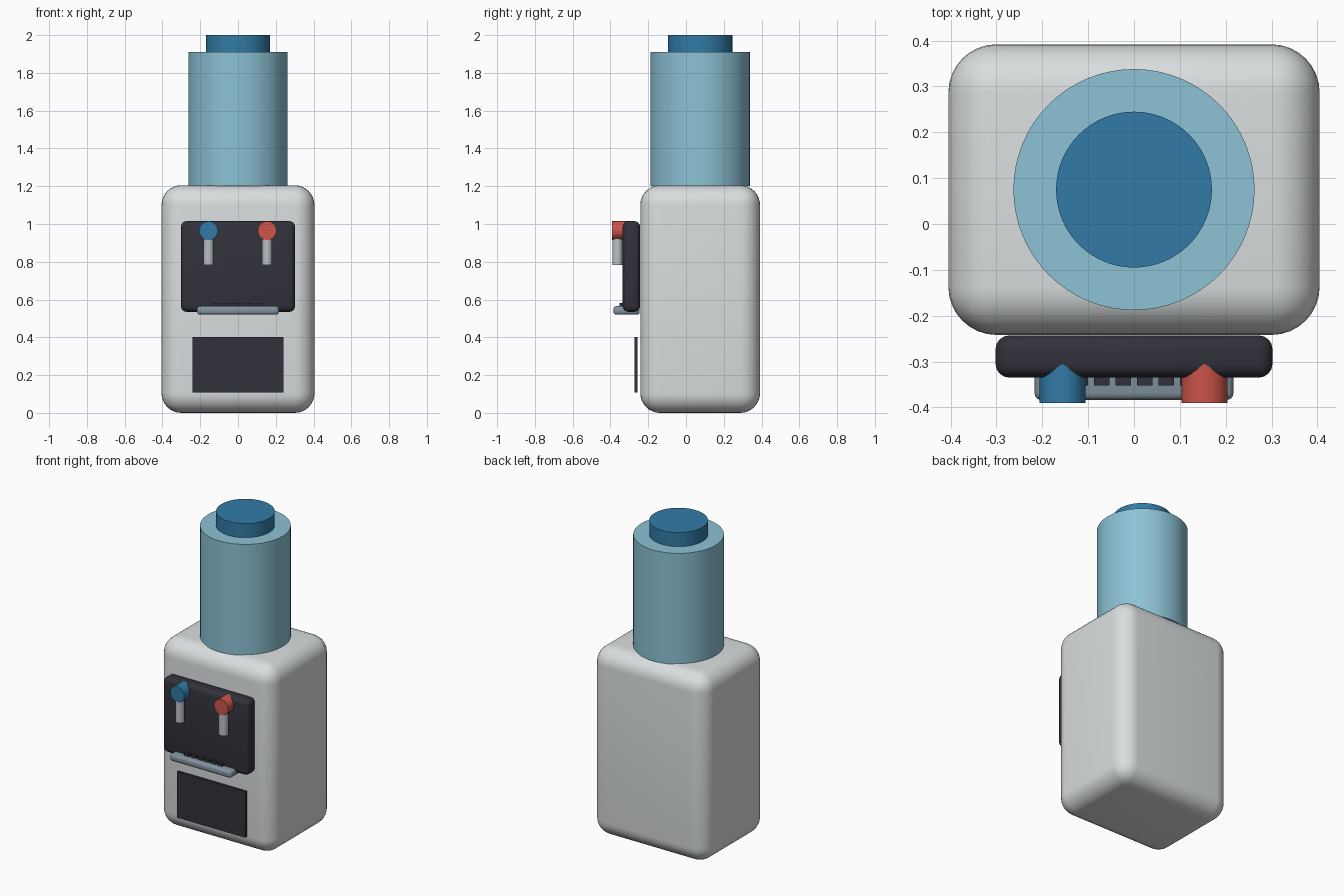
import bpy
import math

default = bpy.data.objects.get("Cube")
if default:
    bpy.data.objects.remove(default, do_unlink=True)


def material(name, rgb):
    m = bpy.data.materials.new(name)
    m.use_nodes = True
    m.diffuse_color = (*rgb, 1)
    m.node_tree.nodes["Principled BSDF"].inputs["Base Color"].default_value = (*rgb, 1)
    return m


shell = material("light grey shell", (0.70, 0.73, 0.73))
dark = material("charcoal", (0.031, 0.031, 0.044))
water = material("pale blue bottle", (0.262, 0.54, 0.665))
blue = material("deep blue", (0.032, 0.198, 0.386))
red = material("hot red", (0.604, 0.089, 0.067))
steel = material("slate grey", (0.223, 0.292, 0.347))
metal = material("silver grey", (0.485, 0.527, 0.552))


def finish(name, mat):
    ob = bpy.context.object
    ob.name = ob.data.name = name
    ob.data.materials.append(mat)
    bpy.ops.object.shade_smooth_by_angle(angle=math.radians(35))
    return ob


def box(name, mat, x, y, z, bevel=0, segments=4):
    """Box from (min, max) ranges with optional rounded edges."""
    ranges = (x, y, z)
    bpy.ops.mesh.primitive_cube_add(size=1, location=[(a + b) / 2 for a, b in ranges])
    ob = bpy.context.object
    ob.scale = [b - a for a, b in ranges]
    bpy.ops.object.transform_apply(location=False, rotation=False, scale=True)
    if bevel:
        mod = ob.modifiers.new("Rounded edges", "BEVEL")
        mod.width = bevel
        mod.segments = segments
        bpy.ops.object.modifier_apply(modifier=mod.name)
    return finish(name, mat)


def cylinder(name, mat, radius, depth, location, sides=48, tilt=0):
    bpy.ops.mesh.primitive_cylinder_add(vertices=sides, radius=radius, depth=depth,
                                        location=location, rotation=(tilt, 0, 0))
    return finish(name, mat)


# Cabinet
box("cabinet", shell, (-0.405, 0.405), (-0.242, 0.392), (0, 1.205), 0.105, 8)

# Water bottle and its cap
cylinder("water_bottle", water, 0.263, 0.71, (0, 0.075, 1.555), 64)
cylinder("bottle_cap", blue, 0.17, 0.1, (0, 0.075, 1.95), 64)

# Dispensing panel and lower door
box("tap_panel", dark, (-0.302, 0.302), (-0.335, -0.243), (0.535, 1.015), 0.03)
box("lower_door", dark, (-0.242, 0.242), (-0.272, -0.256), (0.108, 0.402))

# Cold and hot taps
for name, mat, x in (("cold", blue, -0.156), ("hot", red, 0.154)):
    cylinder(name + "_tap_knob", mat, 0.05, 0.09, (x, -0.346, 0.965), 24, math.pi / 2)
    cylinder(name + "_tap_spout", metal, 0.027, 0.16, (x, -0.363, 0.862), 24)

# Drip tray with grille slats
box("drip_tray", steel, (-0.217, 0.217), (-0.384, -0.245), (0.52, 0.565), 0.015, 3)
for i in range(6):
    x = (i - 2.5) * 0.047
    box(f"tray_slat_{i + 1}", dark, (x - 0.017, x + 0.017), (-0.352, -0.27), (0.555, 0.581))
